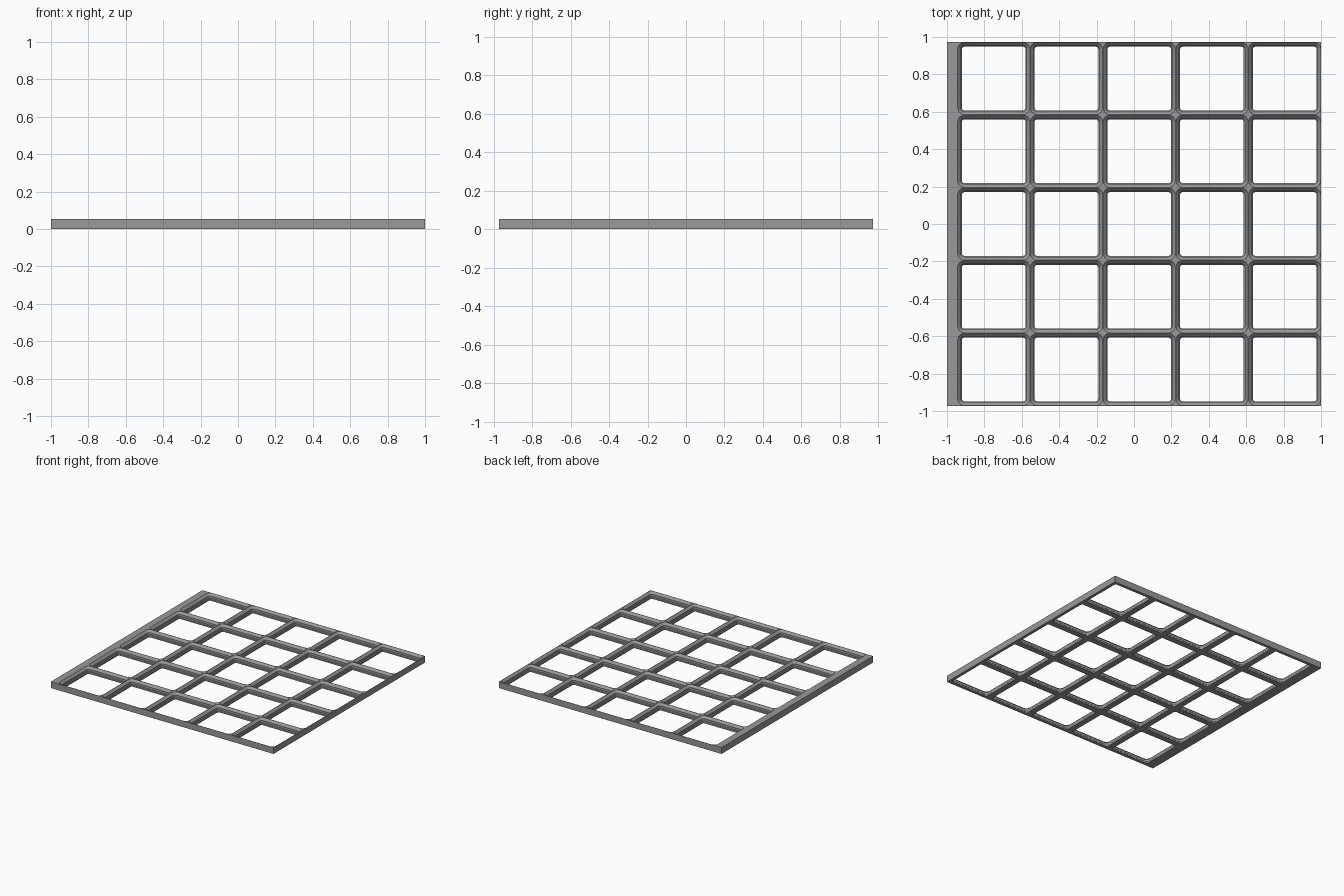
import bpy, bmesh, math

if "Cube" in bpy.data.objects:
    bpy.data.objects.remove(bpy.data.objects["Cube"])

N = 5                       # cells per side
PITCH = 0.3889              # cell size
PAD = 0.0556                # solid strip along the left side
HEIGHT = 0.052
SEG = 6                     # segments per rounded corner
X0, Y0 = -1 + PAD, -N * PITCH / 2
# Socket wall from top to bottom: (inset from cell edge, height, corner radius)
PROFILE = [(0.0015, HEIGHT, 0.036), (0.0190, 0.0345, 0.0185),
           (0.0190, 0.0170, 0.0185), (0.0245, 0.0115, 0.0120),
           (0.0245, 0.0, 0.0120)]


def rounded_ring(bm, cx, cy, inset, z, r):
    """Rounded square loop, counter-clockwise from the +x +y corner."""
    ring = []
    h = PITCH / 2 - inset - r
    for k, (sx, sy) in enumerate(((1, 1), (-1, 1), (-1, -1), (1, -1))):
        for i in range(SEG + 1):
            a = math.pi / 2 * (k + i / SEG)
            ring.append(bm.verts.new((cx + sx * h + r * math.cos(a),
                                      cy + sy * h + r * math.sin(a), z)))
    return ring


def flat_surround(bm, ring, bounds, z):
    """Flat face area between a rounded loop and its rectangular cell."""
    xa, xb, ya, yb = bounds
    corners = [bm.verts.new((x, y, z))
               for x, y in ((xb, yb), (xa, yb), (xa, ya), (xb, ya))]
    n = len(ring)
    for i in range(n):
        j = (i + 1) % n
        ca, cb = corners[i // (SEG + 1)], corners[j // (SEG + 1)]
        face = [ring[i], ring[j], cb]
        if ca is not cb:
            face.append(ca)
        bm.faces.new(face)


bm = bmesh.new()
for col in range(N):
    for row in range(N):
        xa, ya = X0 + col * PITCH, Y0 + row * PITCH
        rings = [rounded_ring(bm, xa + PITCH / 2, ya + PITCH / 2, *p) for p in PROFILE]
        # Stepped socket walls
        for up, low in zip(rings, rings[1:]):
            for i in range(len(up)):
                j = (i + 1) % len(up)
                bm.faces.new((up[i], up[j], low[j], low[i]))
        # Top rim and underside; the first column reaches out over the side strip
        bounds = (-1 if col == 0 else xa, xa + PITCH, ya, ya + PITCH)
        flat_surround(bm, rings[0], bounds, HEIGHT)
        flat_surround(bm, rings[-1], bounds, 0)

# Weld the cells and close the outer walls
bmesh.ops.remove_doubles(bm, verts=bm.verts[:], dist=0.0002)
bmesh.ops.bridge_loops(bm, edges=[e for e in bm.edges if e.is_boundary])
bmesh.ops.recalc_face_normals(bm, faces=bm.faces[:])

mesh = bpy.data.meshes.new("grid_baseplate")
bm.to_mesh(mesh)
bm.free()
plate = bpy.data.objects.new("grid_baseplate", mesh)
bpy.context.collection.objects.link(plate)

grey = bpy.data.materials.new("mid grey")
grey.diffuse_color = (0.32, 0.32, 0.32, 1)
grey.use_nodes = True
grey.node_tree.nodes["Principled BSDF"].inputs["Base Color"].default_value = grey.diffuse_color
mesh.materials.append(grey)

bpy.context.view_layer.objects.active = plate
plate.select_set(True)
bpy.ops.object.shade_smooth_by_angle(angle=math.radians(30))
